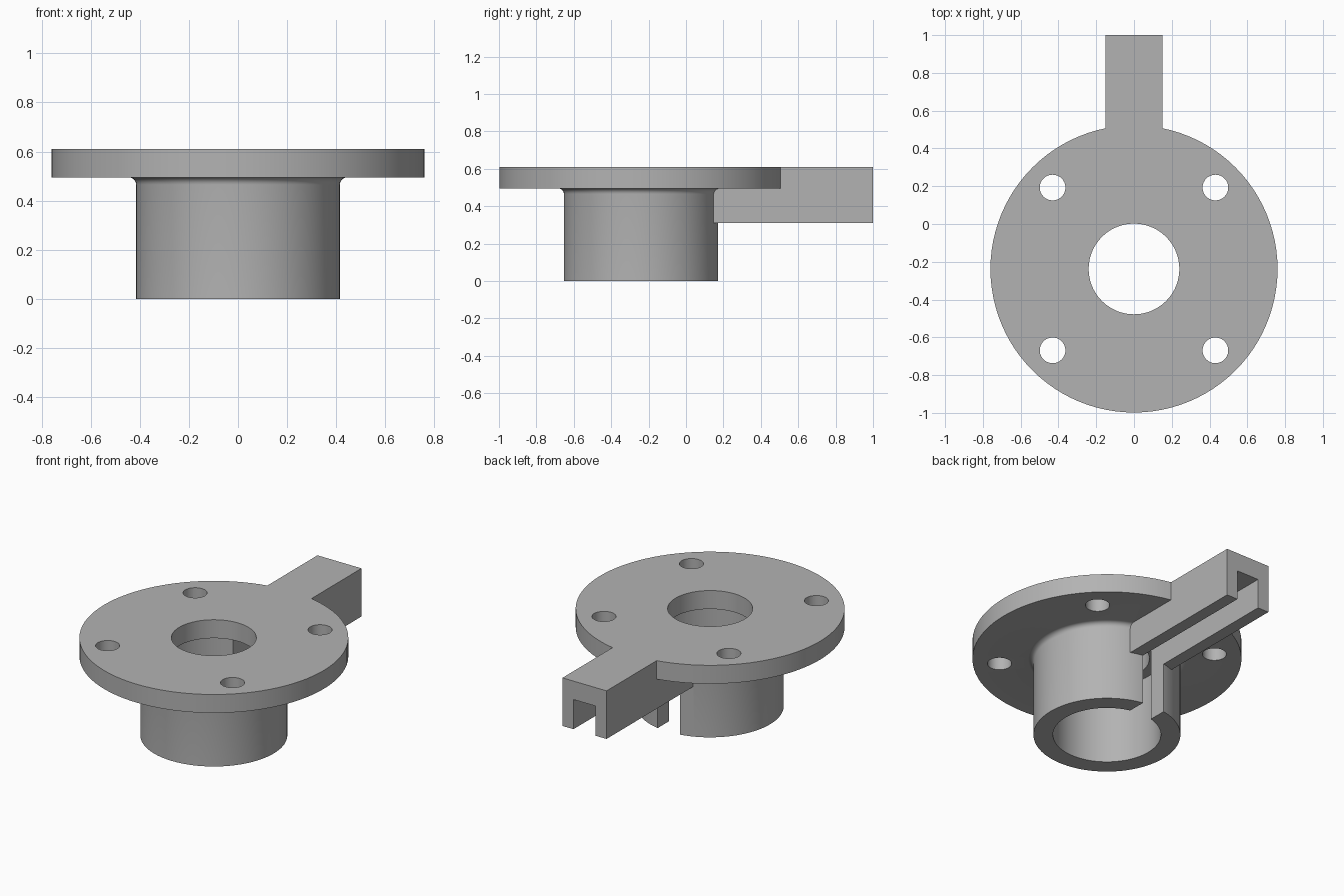
import bpy, bmesh, math
from mathutils import Matrix, Vector

if "Cube" in bpy.data.objects:
    bpy.data.objects.remove(bpy.data.objects["Cube"], do_unlink=True)

AXIS_Y = -0.238          # centre line of the flange and hub
TOP, UNDER = 0.61, 0.495  # flange faces
STEPS = 96

grey = bpy.data.materials.new("plain grey")
grey.use_nodes = True
colour = (0.45, 0.45, 0.45, 1)
grey.diffuse_color = colour
grey.node_tree.nodes["Principled BSDF"].inputs["Base Color"].default_value = colour


def make_object(name, bm):
    bmesh.ops.recalc_face_normals(bm, faces=bm.faces)
    mesh = bpy.data.meshes.new(name)
    bm.to_mesh(mesh)
    bm.free()
    mesh.materials.append(grey)
    obj = bpy.data.objects.new(name, mesh)
    bpy.context.collection.objects.link(obj)
    return obj


def box(name, low, high):
    bm = bmesh.new()
    low, high = Vector(low), Vector(high)
    place = Matrix.Translation((low + high) / 2) @ Matrix.Diagonal((*(high - low), 1))
    bmesh.ops.create_cube(bm, size=1, matrix=place)
    return make_object(name, bm)


def combine(target, tool, operation):
    mod = target.modifiers.new(tool.name, "BOOLEAN")
    mod.operation, mod.solver, mod.object = operation, "EXACT", tool
    bpy.context.view_layer.objects.active = target
    bpy.ops.object.modifier_apply(modifier=mod.name)
    bpy.data.objects.remove(tool, do_unlink=True)


# Flange and hub: one turned section with a stepped bore and a filleted neck
hub, fillet = 0.415, 0.03
neck = [(hub + fillet * (1 - math.cos(a)), UNDER - fillet * (1 - math.sin(a)))
        for a in (math.radians(15 * i) for i in range(7))]
section = [(0.305, 0), (hub, 0), *neck, (0.76, UNDER), (0.76, TOP),
           (0.24, TOP), (0.24, UNDER), (0.305, UNDER)]
bm = bmesh.new()
verts = [bm.verts.new((r, AXIS_Y, z)) for r, z in section]
edges = [bm.edges.new((v, verts[i - 1])) for i, v in enumerate(verts)]
bmesh.ops.spin(bm, geom=verts + edges, cent=(0, AXIS_Y, 0), axis=(0, 0, 1),
               angle=math.tau, steps=STEPS, use_merge=True)
bmesh.ops.remove_doubles(bm, verts=bm.verts, dist=1e-5)
body = make_object("flanged_hub", bm)

# Arm reaching back from the hub
combine(body, box("arm", (-0.152, 0.1, 0.31), (0.152, 1, TOP)), "UNION")

# Slot under the arm and through the hub wall
combine(body, box("slot", (-0.076, -0.1, -0.1), (0.076, 1.1, UNDER)), "DIFFERENCE")

# Four bolt holes
bm = bmesh.new()
for sx in (-1, 1):
    for sy in (-1, 1):
        bmesh.ops.create_cone(bm, cap_ends=True, segments=40, radius1=0.068,
                              radius2=0.068, depth=0.4, matrix=Matrix.Translation(
                                  (sx * 0.431, AXIS_Y + sy * 0.431, 0.55)))
combine(body, make_object("bolt_holes", bm), "DIFFERENCE")

# Smooth round walls, sharp rims
bpy.ops.object.select_all(action="DESELECT")
body.select_set(True)
bpy.context.view_layer.objects.active = body
bpy.ops.object.shade_smooth_by_angle(angle=math.radians(30))
